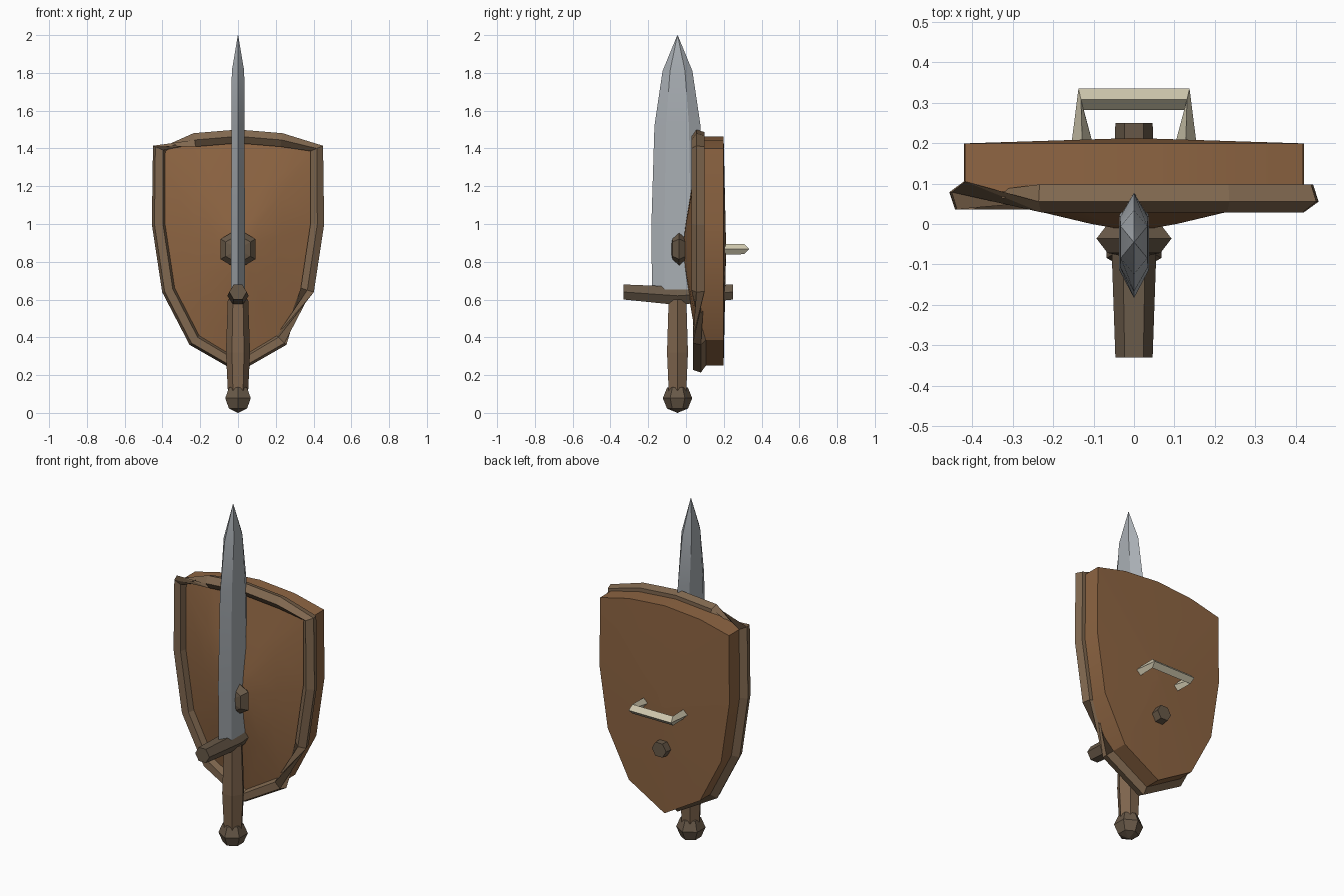
import bpy, bmesh
from math import cos, sin, pi, radians
from mathutils import Vector, Matrix

if "Cube" in bpy.data.objects:
    bpy.data.objects.remove(bpy.data.objects["Cube"])


def material(name, rgb):
    m = bpy.data.materials.new(name)
    m.diffuse_color = (*rgb, 1)
    m.use_nodes = True
    m.node_tree.nodes["Principled BSDF"].inputs["Base Color"].default_value = m.diffuse_color
    return m


WOOD = material("wood", (0.27, 0.13, 0.055))
RIM = material("rim_brown", (0.22, 0.14, 0.08))
GRIP = material("grip_brown", (0.21, 0.13, 0.075))
DARK = material("dark_metal", (0.14, 0.10, 0.065))
STEEL = material("steel", (0.40, 0.43, 0.46))
CREAM = material("cream", (0.62, 0.57, 0.42))


def finish(name, bm, mat, smooth=False):
    bmesh.ops.recalc_face_normals(bm, faces=bm.faces[:])
    me = bpy.data.meshes.new(name)
    bm.to_mesh(me)
    bm.free()
    me.materials.append(mat)
    ob = bpy.data.objects.new(name, me)
    bpy.context.collection.objects.link(ob)
    if smooth:
        bpy.ops.object.select_all(action='DESELECT')
        ob.select_set(True)
        bpy.context.view_layer.objects.active = ob
        bpy.ops.object.shade_smooth_by_angle(angle=radians(25))
    return ob


def loft(name, rings, mat, closed=False, smooth=False):
    """Skin a list of rings; cap the ends or close the loop."""
    bm = bmesh.new()
    vs = [[bm.verts.new(p) for p in ring] for ring in rings]
    n = len(vs[0])
    pairs = list(zip(vs, vs[1:])) + ([(vs[-1], vs[0])] if closed else [])
    for a, b in pairs:
        for i in range(n):
            j = (i + 1) % n
            bm.faces.new((a[i], a[j], b[j], b[i]))
    if not closed:
        bm.faces.new(vs[0])
        bm.faces.new(vs[-1])
    bmesh.ops.remove_doubles(bm, verts=bm.verts[:], dist=0.00001)
    return finish(name, bm, mat, smooth)


def section(center, u, v, sides, ru, rv=None, start=0.0):
    """Polygon around center in the plane of u and v."""
    c, u, v = Vector(center), Vector(u), Vector(v)
    rv = ru if rv is None else rv
    angles = [start + 2 * pi * k / sides for k in range(sides)]
    return [c + u * ru * cos(a) + v * rv * sin(a) for a in angles]


def ball(name, center, scale, axis_y, mat):
    bm = bmesh.new()
    rot = Matrix.Rotation(pi / 2, 4, 'X') if axis_y else Matrix.Identity(4)
    bmesh.ops.create_uvsphere(bm, u_segments=6, v_segments=4, radius=1, matrix=rot)
    bmesh.ops.scale(bm, vec=scale, verts=bm.verts[:])
    bmesh.ops.translate(bm, vec=center, verts=bm.verts[:])
    return finish(name, bm, mat)


X, Y, Z = Vector((1, 0, 0)), Vector((0, 1, 0)), Vector((0, 0, 1))
SY = -0.045   # sword axis

# Shield outline, counter-clockwise from the bottom point
half = [(0.23, 0.385), (0.367, 0.65), (0.42, 1.0), (0.417, 1.40), (0.23, 1.445)]
outline = [(0, 0.25)] + half + [(0, 1.464)] + [(-x, z) for x, z in reversed(half)]

# Shield board: back crown, edge, then a domed front
mid = 0.867


def board_ring(s, y):
    return [Vector((x * s, y, mid + (z - mid) * s)) for x, z in outline]


loft("shield_board", [board_ring(s, y) for s, y in
     ((0.03, 0.212), (1, 0.199), (1, 0.08), (0.55, 0.03), (0.25, 0.0), (0.1, -0.011))],
     WOOD, smooth=True)

# Shield rim: five-sided tube whose section turns over on the left and bottom
rings = []
for i, (x, z) in enumerate(outline):
    a, b = outline[i - 1], outline[(i + 1) % len(outline)]
    t = Vector((b[0] - a[0], 0, b[1] - a[1])).normalized()
    flip = t.z < 0 if abs(t.z) > 0.9 else t.x > 0
    n = Y if flip else -Y
    rings.append(section((x, 0.067, z), n, t.cross(n), 5, 0.038))
loft("shield_rim", rings, RIM, closed=True)

# Boss on the shield front
ball("shield_boss", (0, -0.036, mid), (0.107, 0.05, 0.107), True, DARK)

# Carrying handle on the shield back
legs = []
for s in (-1, 1):
    foot = section((s * 0.1275, 0.19, mid), -s * X, Z, 4, 0.028)
    bend = section((s * 0.131, 0.308, mid), Vector((s * 0.23, 0.97, 0)) * -1, Z, 4, 0.027)
    # outer foot corner joins the outer bend corner
    bend = [bend[2], bend[1], bend[0], bend[3]]
    foot = [foot[2], foot[1], foot[0], foot[3]]
    legs.append((foot, bend))
loft("shield_handle", [legs[0][0], legs[0][1], legs[1][1], legs[1][0]], CREAM)

# Sword blade: flattened six-sided section
loft("blade", [section((0, SY, z), Y, X, 6, ry, rx) for z, ry, rx in
     ((0.62, 0.135, 0.043), (1.0, 0.138, 0.042), (1.52, 0.122, 0.040),
      (1.81, 0.079, 0.038), (2.0, 0.001, 0.001))], STEEL, smooth=True)

# Cross guard running front to back, dipping in the middle
loft("cross_guard", [section((0, y, z), X, Z, 6, r) for y, z, r in
     ((-0.33, 0.64, 0.046), (SY, 0.62, 0.056), (0.25, 0.64, 0.046))], DARK)

# Grip and pommel
loft("grip", [section((0, SY, z), X, Y, 6, r) for z, r in
     ((0.10, 0.053), (0.32, 0.064), (0.60, 0.054))], GRIP)
ball("pommel", (0, SY, 0.078), (0.078, 0.078, 0.078), False, DARK)
